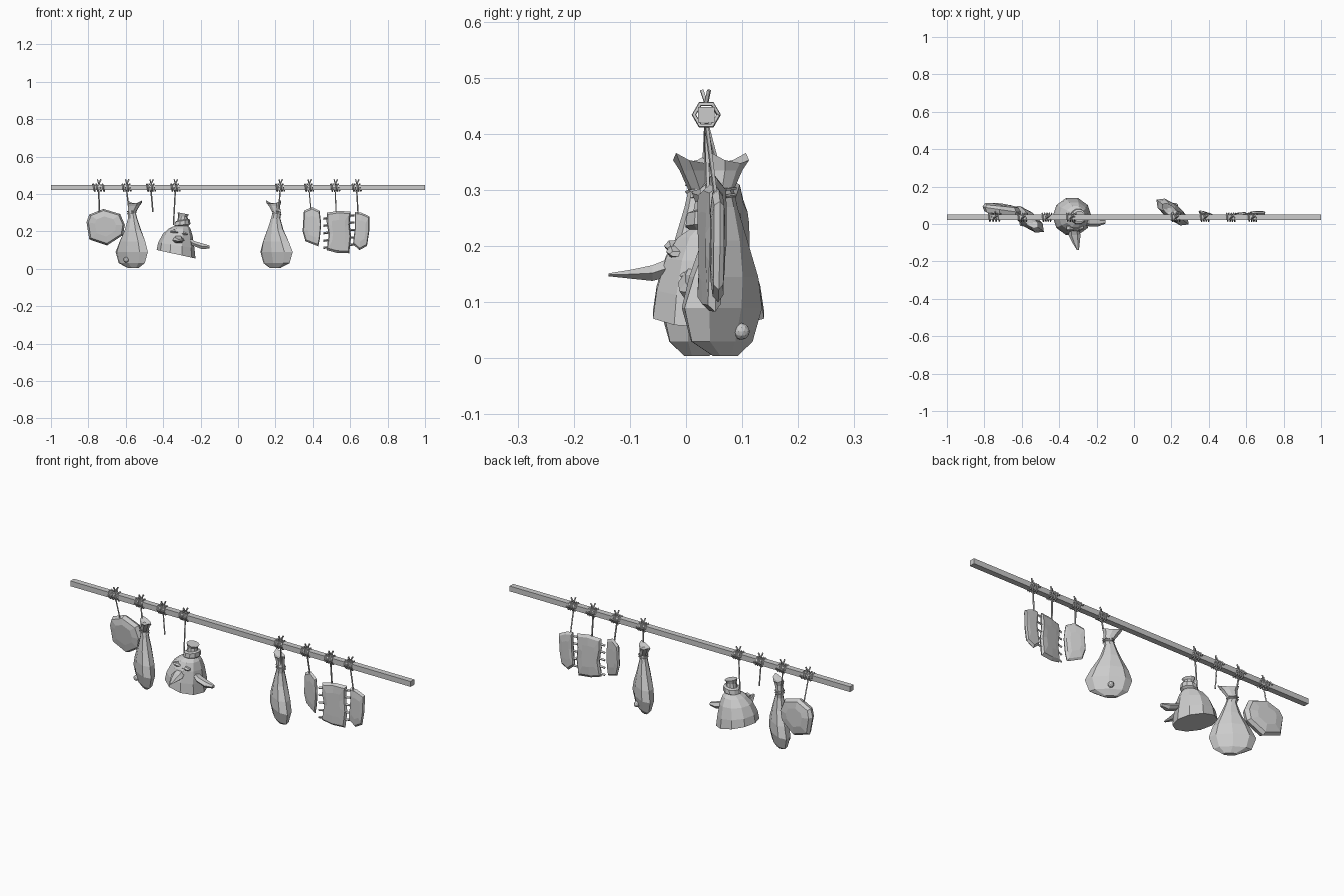
import bpy, bmesh, random
from math import sin, cos, pi, tau
from mathutils import Vector

random.seed(4)
cube = bpy.data.objects.get("Cube")
if cube:
    bpy.data.objects.remove(cube)

grey = bpy.data.materials.new("plain grey")
grey.use_nodes = True
grey.diffuse_color = (0.6, 0.6, 0.6, 1)
grey.node_tree.nodes["Principled BSDF"].inputs["Base Color"].default_value = (0.6, 0.6, 0.6, 1)

POLE_Y, POLE_Z = 0.036, 0.434


def finish(name, bm):
    bmesh.ops.recalc_face_normals(bm, faces=bm.faces)
    mesh = bpy.data.meshes.new(name)
    bm.to_mesh(mesh)
    bm.free()
    mesh.materials.append(grey)
    obj = bpy.data.objects.new(name, mesh)
    bpy.context.collection.objects.link(obj)
    return obj


def skin(name, rings):
    """Bridge equal rings of points and cap both ends."""
    bm = bmesh.new()
    loops = [[bm.verts.new(p) for p in ring] for ring in rings]
    n = len(loops[0])
    for a, b in zip(loops, loops[1:]):
        for i in range(n):
            j = (i + 1) % n
            bm.faces.new((a[i], a[j], b[j], b[i]))
    bm.faces.new(loops[0])
    bm.faces.new(loops[-1])
    return finish(name, bm)


def tube(name, paths, radius=0.004):
    """Four-sided cord along one or more point paths."""
    curve = bpy.data.curves.new(name, 'CURVE')
    curve.dimensions = '3D'
    curve.bevel_depth = radius
    curve.bevel_resolution = 0
    curve.use_fill_caps = True
    for path in paths:
        spline = curve.splines.new('POLY')
        spline.points.add(len(path) - 1)
        for point, co in zip(spline.points, path):
            point.co = (*co, 1)
    temp = bpy.data.objects.new(name, curve)
    bpy.context.collection.objects.link(temp)
    deps = bpy.context.evaluated_depsgraph_get()
    mesh = bpy.data.meshes.new_from_object(temp.evaluated_get(deps))
    bpy.data.objects.remove(temp)
    for p in mesh.polygons:
        p.use_smooth = False
    mesh.materials.clear()
    mesh.materials.append(grey)
    obj = bpy.data.objects.new(name, mesh)
    bpy.context.collection.objects.link(obj)


def knot(name, x, end, width=0.05):
    """Cord wound on the pole, two loose ends above, one string below."""
    turns = 4
    coil = []
    for i in range(turns * 6 + 1):
        a = tau * i / 6
        coil.append((x - width / 2 + width * i / (turns * 6),
                     POLE_Y + 0.022 * cos(a), POLE_Z + 0.022 * sin(a)))
    ends = [[(x, POLE_Y, POLE_Z + 0.02), (x + dx, POLE_Y + dy, 0.478)]
            for dx, dy in ((-0.006, -0.008), (0.012, 0.005))]
    tube(name + "_coil", [coil] + ends)
    tube(name + "_string", [[(x, POLE_Y, POLE_Z - 0.015), end]])


def ham(name, x, y, lean, knob_side):
    """Flattened leg with a flared, notched shank."""
    along = Vector((0.79, -0.61, 0))
    across = Vector((0.61, 0.79, 0))
    profile = [(0.004, 0.01, 0.035, 0.012), (0.03, 0, 0.088, 0.03),
               (0.09, 0, 0.109, 0.044), (0.145, 0.005, 0.087, 0.043),
               (0.21, 0.008, 0.05, 0.034), (0.27, 0.006, 0.027, 0.022),
               (0.3, 0.0, 0.024, 0.019), (0.335, 0.014, 0.036, 0.022),
               (0.366, 0.02, 0.05, 0.026), (0.342, 0.016, 0.018, 0.01)]
    rings = []
    for k, (z, shift, half, thick) in enumerate(profile):
        ring = []
        for i in range(8):
            a = tau * i / 8
            notch = 0.018 * abs(sin(a)) if k == 8 else 0
            ring.append(Vector((x, y, z - notch)) + along * (lean * shift + half * cos(a))
                        + across * thick * sin(a))
        rings.append(ring)
    skin(name, rings)
    # Bone end set into the broad face
    bm = bmesh.new()
    bmesh.ops.create_icosphere(bm, subdivisions=2, radius=0.015)
    spot = Vector((x, y, 0.048)) + across * knob_side * 0.036 - along * 0.01
    bmesh.ops.translate(bm, verts=bm.verts, vec=spot)
    finish(name + "_bone", bm)
    # Cord round the neck
    wrap = [Vector((x, y, 0.287 + 0.002 * i)) + along * 0.027 * cos(tau * i / 6)
            + across * 0.023 * sin(tau * i / 6) for i in range(13)]
    tube(name + "_cord", [wrap], 0.003)


def slab(name, outline, y, slope, thick, bulge=0.0):
    """Cut of meat: outline with a smaller face in front and behind."""
    cx = sum(p[0] for p in outline) / len(outline)
    cz = sum(p[1] for p in outline) / len(outline)
    rings = []
    for scale, dy in ((0.55, -1.0), (0.9, -0.75), (1, 0.1), (0.88, 0.8), (0.5, 1.0)):
        ring = []
        for px, pz in outline:
            dx, dz = (px - cx) * scale, (pz - cz) * scale
            wob = random.uniform(-0.12, 0.12) * thick
            ring.append((cx + dx, y + dx * slope + dy * thick + wob + bulge * dz, cz + dz))
        rings.append(ring)
    skin(name, rings)


# Square pole
skin("pole", [[(x, POLE_Y + dy * 0.015, POLE_Z + dz * 0.014)
               for dy, dz in ((-1, -1), (1, -1), (1, 1), (-1, 1))] for x in (-1, 1)])

# Cords
knot("slab_knot", -0.745, (-0.74, 0.07, 0.29), 0.066)
knot("right_ham_knot", -0.595, (-0.58, 0.03, 0.29))
knot("spare_knot", -0.465, (-0.455, 0.036, 0.303))
knot("bird_knot", -0.335, (-0.345, 0.04, 0.235))
knot("left_ham_knot", 0.225, (0.215, 0.055, 0.29))
knot("narrow_cut_knot", 0.38, (0.39, 0.046, 0.31))
knot("ribs_knot", 0.52, (0.525, 0.04, 0.3))
knot("end_cut_knot", 0.635, (0.642, 0.052, 0.295))

# Hams
ham("right_ham", -0.568, 0.025, 1, -1)
ham("left_ham", 0.206, 0.064, -1, 1)

# Large cut at the right end
slab("large_cut", [(-0.81, 0.25), (-0.795, 0.29), (-0.72, 0.32), (-0.63, 0.293),
                   (-0.605, 0.235), (-0.615, 0.18), (-0.7, 0.125), (-0.795, 0.157)],
     0.077, -0.12, 0.027, -0.06)

# Plucked bird: flared body, collar and neck stump
rings = []
for z, cx, r, tilt in ((0.078, -0.331, 0.104, -0.22), (0.125, -0.33, 0.097, -0.15),
                       (0.18, -0.322, 0.08, -0.08), (0.215, -0.312, 0.058, 0),
                       (0.23, -0.302, 0.036, 0), (0.235, -0.298, 0.043, 0.1),
                       (0.257, -0.296, 0.04, 0.15), (0.262, -0.296, 0.028, 0.15),
                       (0.28, -0.295, 0.025, 0), (0.296, -0.292, 0.031, -0.2)):
    rings.append([(cx + r * cos(tau * i / 10), 0.04 + r * sin(tau * i / 10),
                   z + tilt * r * cos(tau * i / 10)) for i in range(10)])
skin("bird_body", rings)


def wing(name, path, sideways):
    """Flat wing tapering along a path of (centre, half width, half height)."""
    skin(name, [[Vector(c) + Vector(sideways) * w * cos(tau * i / 6)
                 + Vector((0, 0, h * sin(tau * i / 6))) for i in range(6)]
                for c, w, h in path])


wing("front_wing", [((-0.32, -0.02, 0.165), 0.025, 0.02), ((-0.318, -0.06, 0.152), 0.032, 0.016),
                    ((-0.31, -0.1, 0.15), 0.02, 0.009), ((-0.3, -0.138, 0.149), 0.006, 0.003)],
     (1, 0, 0))
wing("side_wing", [((-0.27, 0.02, 0.155), 0.02, 0.02), ((-0.235, 0.012, 0.135), 0.026, 0.016),
                   ((-0.19, 0.01, 0.12), 0.022, 0.018), ((-0.152, 0.012, 0.117), 0.01, 0.009)],
     (0, 1, 0))
# Skin folds on the bird's front
for i, (a, z) in enumerate(((-1.9, 0.2), (-1.1, 0.19), (-0.6, 0.15))):
    c = Vector((-0.32 + 0.065 * cos(a), 0.04 + 0.065 * sin(a), z))
    wing("skin_fold_%d" % (i + 1), [(c - Vector((0.02, 0, 0)), 0.012, 0.005),
         (c, 0.018, 0.012), (c + Vector((0.02, 0, -0.004)), 0.012, 0.005)], (0, 1, 0))

# Narrow cut, rib rack and end cut
slab("narrow_cut", [(0.352, 0.31), (0.395, 0.33), (0.437, 0.31), (0.445, 0.24), (0.438, 0.16),
                    (0.43, 0.12), (0.36, 0.147), (0.345, 0.2)], 0.046, -0.35, 0.012)
slab("rib_rack", [(0.475, 0.3), (0.54, 0.31), (0.602, 0.305), (0.598, 0.24), (0.605, 0.17),
                  (0.595, 0.083), (0.53, 0.085), (0.474, 0.1), (0.485, 0.18), (0.474, 0.25)],
     0.042, 0.18, 0.014)
slab("end_cut", [(0.625, 0.305), (0.66, 0.3), (0.703, 0.28), (0.702, 0.2), (0.69, 0.122),
                 (0.65, 0.1), (0.615, 0.13), (0.625, 0.22)], 0.056, 0.05, 0.012)

# Rib bones across the rack
tube("rib_bones", [[(0.457, 0.027, z), (0.54, 0.042, z + 0.012), (0.622, 0.056, z + 0.018)]
                   for z in (0.112, 0.15, 0.19, 0.23, 0.268)], 0.006)
